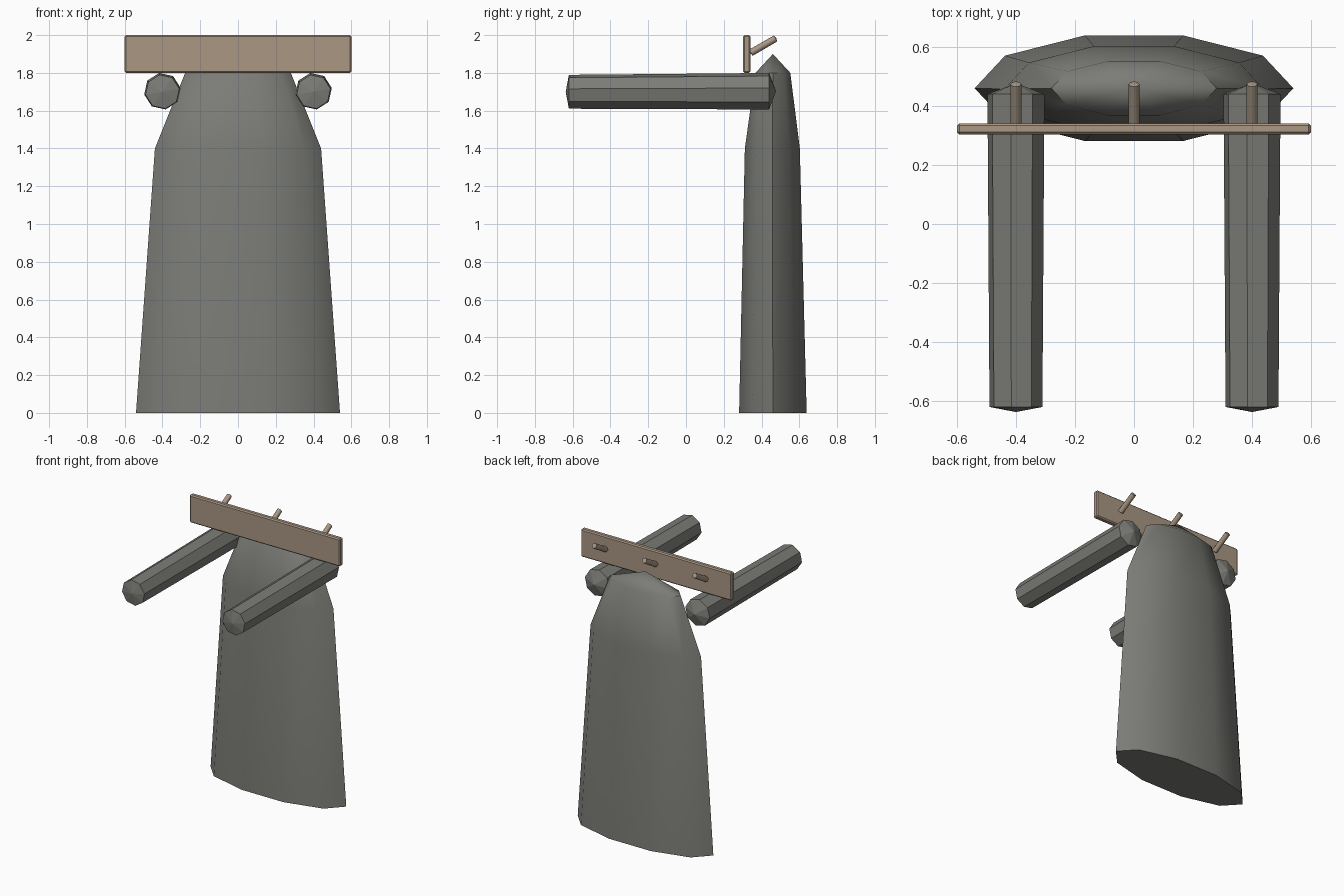
import bpy, bmesh
from math import cos, sin, pi, radians
from mathutils import Vector

if "Cube" in bpy.data.objects:
    bpy.data.objects.remove(bpy.data.objects["Cube"])


def material(name, rgb):
    m = bpy.data.materials.new(name)
    m.diffuse_color = (*rgb, 1)
    m.use_nodes = True
    m.node_tree.nodes["Principled BSDF"].inputs["Base Color"].default_value = m.diffuse_color
    return m


STONE = material("dark_grey", (0.2, 0.2, 0.185))
WOOD = material("tan_wood", (0.4, 0.31, 0.23))


def finish(name, bm, mat, smooth_angle=None):
    bmesh.ops.recalc_face_normals(bm, faces=bm.faces)
    me = bpy.data.meshes.new(name)
    bm.to_mesh(me)
    bm.free()
    me.materials.append(mat)
    ob = bpy.data.objects.new(name, me)
    bpy.context.collection.objects.link(ob)
    if smooth_angle:
        bpy.ops.object.select_all(action='DESELECT')
        bpy.context.view_layer.objects.active = ob
        ob.select_set(True)
        bpy.ops.object.shade_smooth_by_angle(angle=radians(smooth_angle))
    return ob


def loft(name, rings, sides, u, v, mat, tip_a=None, tip_b=None, turn=0, smooth=None):
    """Skin rings of (centre, radius_u, radius_v); ends are flat or pointed."""
    bm = bmesh.new()
    u, v = Vector(u), Vector(v)
    loops = []
    for c, ru, rv in rings:
        angles = [turn + 2 * pi * i / sides for i in range(sides)]
        loops.append([bm.verts.new(Vector(c) + u * ru * cos(a) + v * rv * sin(a)) for a in angles])
    for a, b in zip(loops, loops[1:]):
        for i in range(sides):
            j = (i + 1) % sides
            bm.faces.new((a[i], a[j], b[j], b[i]))
    for ring, tip in ((loops[0], tip_a), (loops[-1], tip_b)):
        if tip is None:
            bm.faces.new(ring)
        else:
            t = bm.verts.new(tip)
            for i in range(sides):
                bm.faces.new((ring[i], ring[(i + 1) % sides], t))
    return finish(name, bm, mat, smooth)


# flattened, tapering ten-sided body with a pointed top
loft("body", [((0, 0.46, 0), 0.54, 0.188),
              ((0, 0.457, 1.4), 0.44, 0.153),
              ((0, 0.46, 1.8), 0.28, 0.097)],
     10, (1, 0, 0), (0, 1, 0), STONE, tip_b=(0, 0.46, 1.9), smooth=40)

# two forward arms with shallow pointed ends
for side, x in (("left", -0.4), ("right", 0.4)):
    loft(side + "_arm", [((x, -0.62, 1.7), 0.091, 0.091), ((x, 0.44, 1.703), 0.098, 0.098)],
         8, (1, 0, 0), (0, 0, 1), STONE,
         tip_a=(x, -0.637, 1.7), tip_b=(x, 0.477, 1.703), turn=radians(10))

# bevelled plank across the top
bm = bmesh.new()
bmesh.ops.create_cube(bm, size=1)
for vert in bm.verts:
    vert.co = Vector((vert.co.x * 1.2, vert.co.y * 0.038 + 0.322, vert.co.z * 0.2 + 1.9))
bmesh.ops.bevel(bm, geom=bm.edges[:], offset=0.008, segments=1, affect='EDGES')
finish("top_plank", bm, WOOD)

# three slanted pegs behind the plank
axis = Vector((0, 0.13, 0.075))
across = axis.normalized().cross(Vector((1, 0, 0)))
for name, x in (("left", -0.4), ("middle", 0), ("right", 0.4)):
    start = Vector((x, 0.344, 1.907))
    loft(name + "_peg", [(start, 0.019, 0.019), (start + axis, 0.018, 0.018)],
         8, (1, 0, 0), across, WOOD,
         tip_a=start - axis * 0.02, tip_b=start + axis * 1.03, smooth=50)
